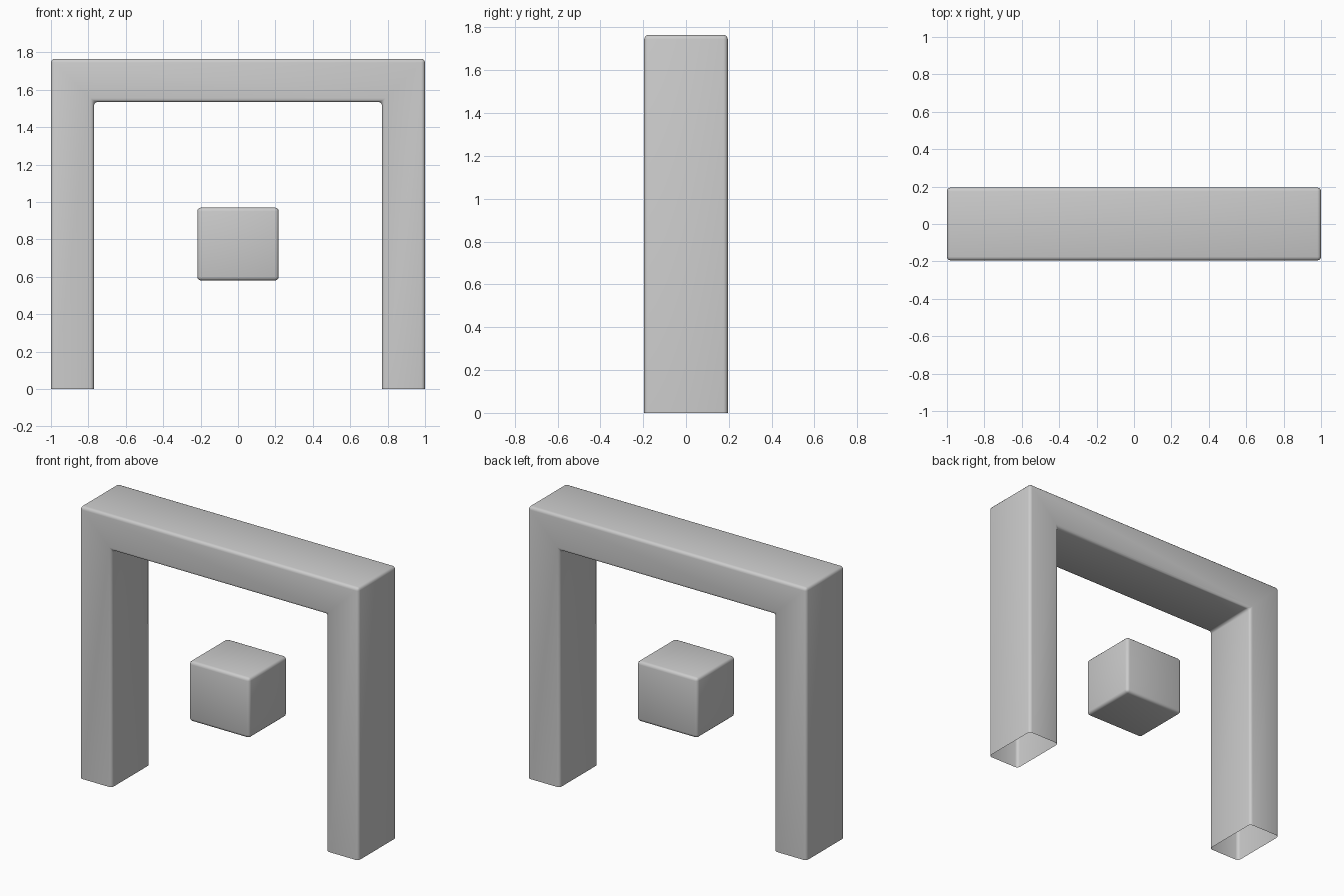
import bpy, bmesh

if "Cube" in bpy.data.objects:
    bpy.data.objects.remove(bpy.data.objects["Cube"])


def finish(name, bm, width):
    """Turn a bmesh into a smooth object with softly bevelled edges."""
    bmesh.ops.recalc_face_normals(bm, faces=bm.faces)
    me = bpy.data.meshes.new(name)
    bm.to_mesh(me)
    bm.free()
    for p in me.polygons:
        p.use_smooth = True
    ob = bpy.data.objects.new(name, me)
    bpy.context.collection.objects.link(ob)
    bev = ob.modifiers.new("soft_edges", 'BEVEL')
    bev.width = width
    bev.segments = 3
    bev.limit_method = 'ANGLE'
    return ob


# Gateway arch: square tube along an upside-down U, mitred corners, open feet
H, T, D = 1.765, 0.23, 0.195
outer = [(-1, 0), (-1, H), (1, H), (1, 0)]
inner = [(-1 + T, 0), (-1 + T, H - T), (1 - T, H - T), (1 - T, 0)]
bm = bmesh.new()
rings = []
for (ox, oz), (ix, iz) in zip(outer, inner):
    section = [(ox, -D, oz), (ix, -D, iz), (ix, D, iz), (ox, D, oz)]
    rings.append([bm.verts.new(c) for c in section])
for a, b in zip(rings, rings[1:]):
    for i in range(4):
        j = (i + 1) % 4
        bm.faces.new((a[i], a[j], b[j], b[i]))
finish("arch", bm, 0.02)

# Floating block in the middle of the opening
bm = bmesh.new()
bmesh.ops.create_cube(bm, size=1)
bmesh.ops.scale(bm, vec=(0.435, 0.39, 0.39), verts=bm.verts)
block = finish("floating_block", bm, 0.02)
block.location = (0, 0, 0.775)
